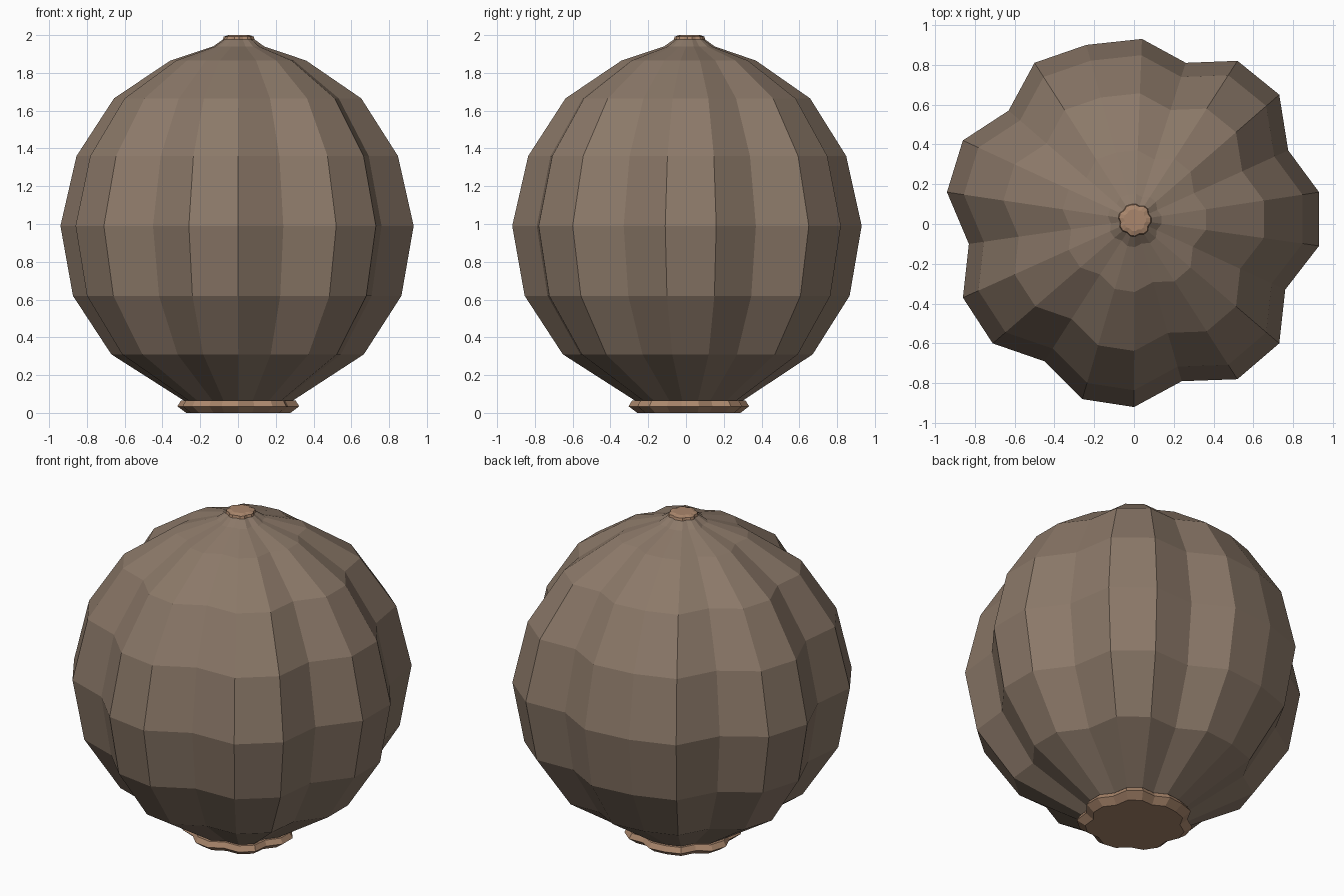
import bpy, bmesh

if "Cube" in bpy.data.objects:
    bpy.data.objects.remove(bpy.data.objects["Cube"])

# Lobed cross-section at the widest height (22 sides), shared by every ring
OUTLINE = [(0.93, 0.16), (0.775, 0.37), (0.73, 0.65), (0.52, 0.82), (0.26, 0.81),
           (0.04, 0.93), (-0.24, 0.90), (-0.50, 0.81), (-0.63, 0.57), (-0.86, 0.42),
           (-0.94, 0.16), (-0.83, -0.10), (-0.86, -0.37), (-0.71, -0.60),
           (-0.45, -0.69), (-0.26, -0.88), (0.0, -0.92), (0.24, -0.79),
           (0.52, -0.78), (0.73, -0.60), (0.76, -0.33), (0.93, -0.11)]
CX, CY = 0.005, 0.02


def material(name, color):
    m = bpy.data.materials.new(name)
    m.diffuse_color = (*color, 1)
    m.use_nodes = True
    m.node_tree.nodes["Principled BSDF"].inputs["Base Color"].default_value = m.diffuse_color
    return m


def lobed_loft(name, profile, mat, cap_bottom=False, cap_top=False):
    """Stack scaled copies of the outline; profile holds (scale, z)."""
    bm = bmesh.new()
    n = len(OUTLINE)
    rings = [[bm.verts.new((CX + (x - CX) * s, CY + (y - CY) * s, z))
              for x, y in OUTLINE] for s, z in profile]
    for a, b in zip(rings, rings[1:]):
        for i in range(n):
            j = (i + 1) % n
            bm.faces.new((a[i], a[j], b[j], b[i]))
    if cap_bottom:
        bm.faces.new(rings[0][::-1])
    if cap_top:
        bm.faces.new(rings[-1])
    me = bpy.data.meshes.new(name)
    bm.to_mesh(me)
    bm.free()
    me.materials.append(mat)
    ob = bpy.data.objects.new(name, me)
    bpy.context.collection.objects.link(ob)
    return ob


cloth = material("body_brown", (0.26, 0.19, 0.14))
trim = material("trim_tan", (0.40, 0.24, 0.15))

# Round pleated body
lobed_loft("pleated_body",
           [(0.30, 0.06), (0.715, 0.31), (0.93, 0.62), (1.0, 0.99), (0.91, 1.36),
            (0.70, 1.665), (0.385, 1.865), (0.145, 1.94), (0.085, 1.98)], cloth)

# Bottom collar with a flared edge
lobed_loft("bottom_collar",
           [(0.295, 0.0), (0.345, 0.035), (0.325, 0.065), (0.28, 0.067)],
           trim, cap_bottom=True)

# Small top cap
lobed_loft("top_cap", [(0.09, 1.975), (0.085, 1.992), (0.06, 2.0)], trim, cap_top=True)
